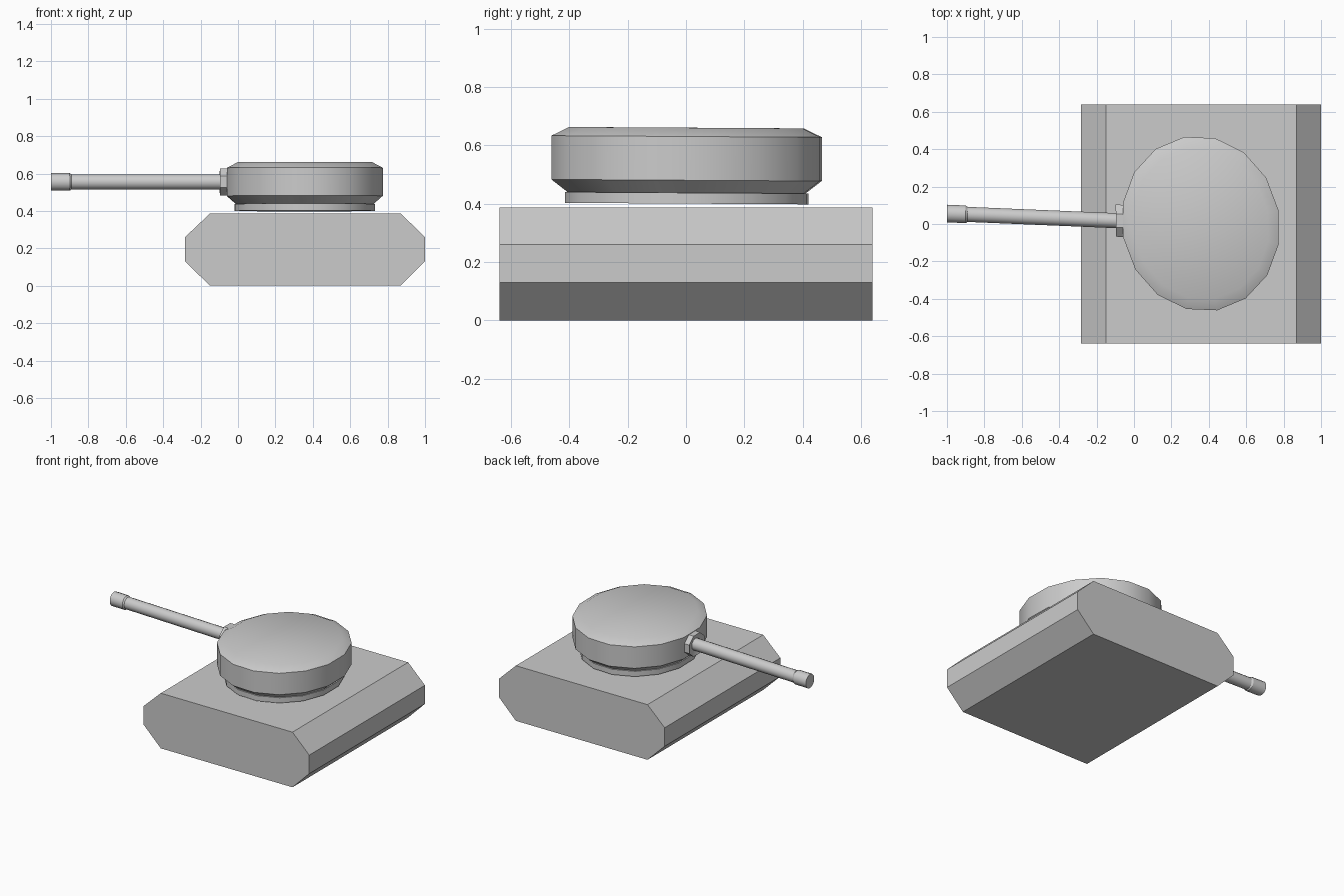
import bpy, bmesh, math

if "Cube" in bpy.data.objects:
    bpy.data.objects.remove(bpy.data.objects["Cube"])

CX, CY = 0.357, 0.002      # turret centre


def finish(name, bm, smooth):
    bmesh.ops.recalc_face_normals(bm, faces=bm.faces)
    me = bpy.data.meshes.new(name)
    bm.to_mesh(me)
    bm.free()
    ob = bpy.data.objects.new(name, me)
    bpy.context.collection.objects.link(ob)
    if smooth:
        bpy.ops.object.select_all(action='DESELECT')
        ob.select_set(True)
        bpy.context.view_layer.objects.active = ob
        bpy.ops.object.shade_smooth_by_angle(angle=math.radians(30))
    return ob


def skew(x, y, z):
    """The turret assembly is turned slightly off the hull axis."""
    dx, dy = x - CX, y - CY
    return (x - 0.012 * dy, y - 0.042 * dx, z - 0.006 * dy)


def loft(name, rings, n, place):
    """Closed stack of n-sided elliptical rings: (position, radius a, radius b)."""
    bm = bmesh.new()
    loops = []
    for p, ra, rb in rings:
        angs = [2 * math.pi * (i + 0.5) / n for i in range(n)]
        loops.append([bm.verts.new(skew(*place(p, ra * math.cos(a), rb * math.sin(a)))) for a in angs])
    for lo, hi in zip(loops, loops[1:]):
        for i in range(n):
            j = (i + 1) % n
            bm.faces.new((lo[i], lo[j], hi[j], hi[i]))
    bm.faces.new(loops[0])
    bm.faces.new(loops[-1])
    return finish(name, bm, True)


def upright(p, a, b):
    return (CX + a, CY + b, p)


def along_gun(p, a, b):
    return (p, CY - 0.003 + a, 0.555 + b)


# Hull: octagonal profile extruded across the width
profile = [(-0.15, 0), (0.87, 0), (1.0, 0.13), (1.0, 0.26),
           (0.87, 0.386), (-0.15, 0.386), (-0.283, 0.26), (-0.283, 0.13)]
bm = bmesh.new()
face = bm.faces.new([bm.verts.new((x, -0.64, z)) for x, z in profile])
ext = bmesh.ops.extrude_face_region(bm, geom=[face])
bmesh.ops.translate(bm, vec=(0, 1.28, 0),
                    verts=[v for v in ext['geom'] if isinstance(v, bmesh.types.BMVert)])
finish("hull", bm, False)

# Turret: flared bottom, straight wall, chamfered roof
loft("turret", [(0.435, 0.372, 0.41), (0.48, 0.424, 0.469),
                (0.63, 0.424, 0.469), (0.66, 0.367, 0.407)], 16, upright)

# Turret ring, hovering just above the hull
loft("turret_ring", [(0.40, 0.381, 0.422), (0.437, 0.381, 0.422)], 16, upright)

# Mantlet: faceted collar with a dished front around the barrel
loft("mantlet", [(-0.03, 0.093, 0.078), (-0.097, 0.093, 0.078),
                 (-0.085, 0.05, 0.05)], 8, along_gun)

# Barrel with a thicker muzzle
loft("barrel", [(-0.05, 0.041, 0.041), (-0.89, 0.041, 0.041), (-0.90, 0.048, 0.048),
                (-1.0, 0.048, 0.048)], 16, along_gun)
